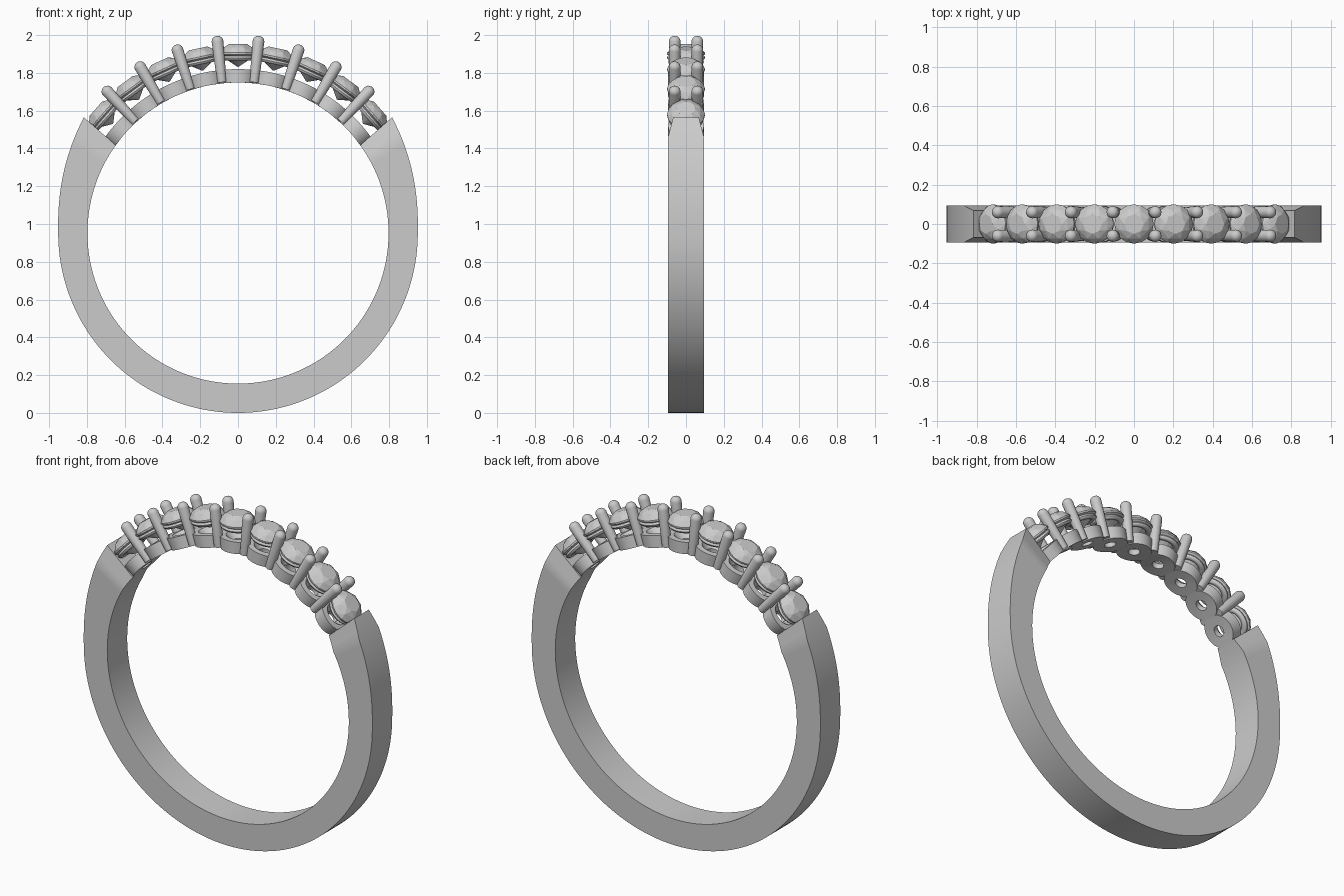
import bpy, bmesh
from math import sin, cos, pi, radians

if "Cube" in bpy.data.objects:
    bpy.data.objects.remove(bpy.data.objects["Cube"])

CZ = 0.952                 # height of the ring centre
INNER = 0.797              # finger hole radius
STEP = radians(12.2)       # angle between stones
STONES = 9


def finish(bm, name, smooth=None):
    bmesh.ops.recalc_face_normals(bm, faces=bm.faces)
    me = bpy.data.meshes.new(name)
    bm.to_mesh(me)
    bm.free()
    if smooth:
        ob = place(me, name, 0)
        bpy.context.view_layer.objects.active = ob
        ob.select_set(True)
        bpy.ops.object.shade_smooth_by_angle(angle=radians(smooth))
        bpy.data.objects.remove(ob)
    return me


def place(me, name, theta, y=0.0):
    # local z is the radial direction, turned about the ring axis
    ob = bpy.data.objects.new(name, me)
    ob.location = (0, y, CZ)
    ob.rotation_euler = (0, theta, 0)
    bpy.context.collection.objects.link(ob)
    return ob


def lathe(name, profile, segs, closed=False, smooth=40):
    bm = bmesh.new()
    rings = [[bm.verts.new((r * cos(2 * pi * i / segs), r * sin(2 * pi * i / segs), h))
              for i in range(segs)] for r, h in profile]
    pairs = list(zip(rings, rings[1:]))
    if closed:
        pairs.append((rings[-1], rings[0]))
    else:
        bm.faces.new(rings[0])
        bm.faces.new(rings[-1])
    for a, b in pairs:
        for i in range(segs):
            j = (i + 1) % segs
            bm.faces.new((a[i], a[j], b[j], b[i]))
    return finish(bm, name, smooth)


# Shank: swept rectangle, taller and then pinched narrower at its open ends
bm = bmesh.new()
N = 120
rows = []
for k in range(N + 1):
    t = 2 * k / N - 1
    ai, ao = t * radians(125.7), t * radians(126.9)      # measured from the bottom
    rise = max(0, (abs(ao) - pi / 2) / radians(36.9))
    ro = 0.952 + 0.068 * rise ** 1.5
    w = 0.094 - 0.026 * max(0, (abs(t) - 0.95) / 0.05)
    rows.append([bm.verts.new((r * sin(a), y, -r * cos(a)))
                 for r, a, y in ((INNER, ai, -w), (ro, ao, -w), (ro, ao, w), (INNER, ai, w))])
for a, b in zip(rows, rows[1:]):
    for i in range(4):
        j = (i + 1) % 4
        bm.faces.new((a[i], a[j], b[j], b[i]))
bm.faces.new(rows[0])
bm.faces.new(rows[-1])
place(finish(bm, "shank", 30), "shank", 0)

# Gallery: scalloped band of joined cups, each with a tapered hole
bm = bmesh.new()
SEG, R = 48, 0.095
half = STEP * 0.8 / 2
for s in range(STONES):
    theta = (s - STONES // 2) * STEP
    loops = []
    for rad, height in ((R, INNER), (R, 0.868), (0.062, 0.868), (0.032, 0.83), (0.032, INNER)):
        loop = []
        for i in range(SEG):
            t = 2 * pi * i / SEG
            u, v = rad * cos(t), rad * sin(t)
            outer_end = (s == 0 and u < 0) or (s == STONES - 1 and u > 0)
            if abs(u) > half and not outer_end:
                v *= half / abs(u)
                u = half if u > 0 else -half
            a = theta + u / 0.8
            loop.append(bm.verts.new((height * sin(a), v, height * cos(a))))
        loops.append(loop)
    for k in range(5):
        a, b = loops[k], loops[(k + 1) % 5]
        for i in range(SEG):
            j = (i + 1) % SEG
            bm.faces.new((a[i], a[j], b[j], b[i]))
place(finish(bm, "gallery", 30), "gallery", 0)

# Seat ring under each stone
seat = lathe("seat_ring", [(0.078 + 0.017 * cos(2 * pi * i / 10), 0.927 + 0.014 * sin(2 * pi * i / 10))
                           for i in range(10)], 32, closed=True)

# Brilliant-cut stone: convex hull of its facet corners
bm = bmesh.new()
for rad, height, count, turn in ((0.05, 1.0, 8, 0), (0.08, 0.983, 8, 0.5), (0.1, 0.955, 16, 0),
                                 (0.1, 0.946, 16, 0), (0.003, 0.88, 8, 0)):
    for i in range(count):
        t = 2 * pi * (i + turn) / count
        bm.verts.new((rad * cos(t), rad * sin(t), height))
bmesh.ops.convex_hull(bm, input=bm.verts)
stone = finish(bm, "stone")

for s in range(STONES):
    theta = (s - STONES // 2) * STEP
    place(seat, f"seat_ring_{s + 1}", theta)
    place(stone, f"stone_{s + 1}", theta)

# Round-tipped prongs, in pairs between the stones
tip = [(0.031 * cos(a), 1.021 + 0.029 * sin(a)) for a in [radians(d) for d in (0, 20, 40, 60, 80)]]
prong = lathe("prong", [(0.025, 0.803)] + tip, 20)
for s in range(STONES - 1):
    theta = (s - (STONES - 2) / 2) * STEP
    for side, y in (("front", -0.06), ("back", 0.06)):
        place(prong, f"prong_{side}_{s + 1}", theta, y)
